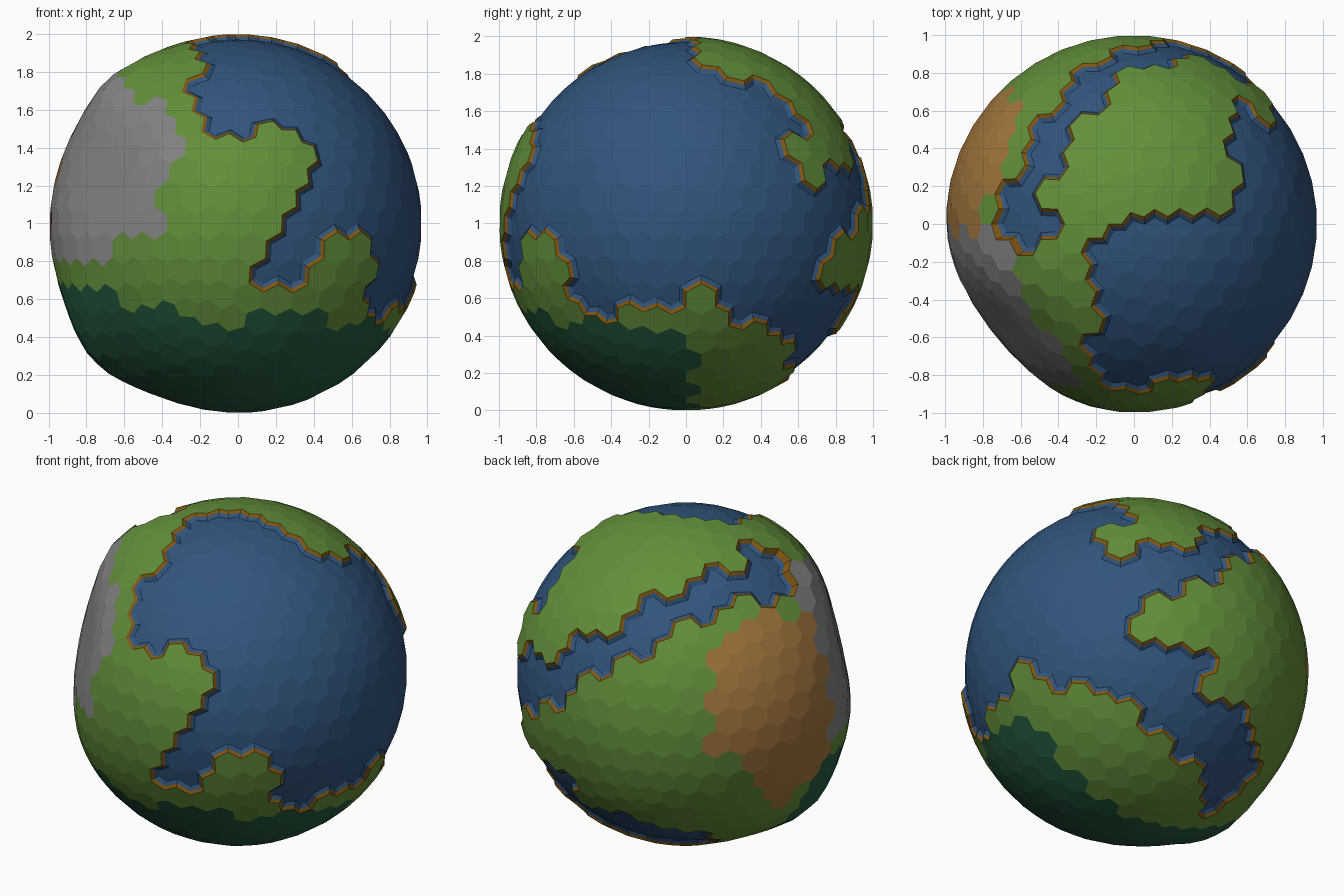
import bpy, bmesh, math
from mathutils import Vector as V

if "Cube" in bpy.data.objects:
    bpy.data.objects.remove(bpy.data.objects["Cube"])

# Viewing frames (right, up, toward viewer) used to place outlines on the globe
VIEWS = {
    "front": (V((1, 0, 0)), V((0, 0, 1)), V((0, -1, 0))),
    "side": (V((0, 1, 0)), V((0, 0, 1)), V((1, 0, 0))),
    "top": (V((1, 0, 0)), V((0, 1, 0)), V((0, 0, 1))),
    "below": (V((-.707, .707, 0)), V((.354, .354, .866)), V((.612, .612, -.5))),
    "back": (V((-.707, -.707, 0)), V((.354, -.354, .866)), V((-.612, .612, .5))),
}

# Ocean shoreline, in order around the single body of water
SHORE = [
    ("top", [(-.5, -.17), (-.45, -.1), (-.45, .18), (-.42, .34), (-.27, .42), (-.26, .52),
             (-.07, .66), (-.02, .79), (.16, .86)]),
    ("side", [(.86, .28), (.67, .26), (.55, .42), (.68, .5)]),
    ("top", [(.5, .5), (.56, .31), (.5, .08), (.08, .08), (-.23, -.06), (-.28, -.16),
             (-.2, -.35), (-.18, -.5)]),
    ("front", [(-.3, .73), (-.18, .5), (0, .41), (.13, .49), (.28, .45), (.41, .36),
               (.33, .18), (.21, -.06), (.05, -.27), (.13, -.39), (.38, -.39),
               (.51, -.08), (.67, -.08), (.69, -.45)]),
    ("side", [(-.44, -.49), (-.25, -.47), (.02, -.46), (.07, -.35), (.12, -.46),
              (.2, -.56), (.55, -.54)]),
    ("below", [(-.03, -.17), (.26, -.38), (.35, -.55), (.46, -.64), (.45, -.88), (.76, -.52),
               (.68, -.29), (.52, -.12), (.49, .06), (.32, .17), (.12, .23), (.2, .38),
               (.49, .46)]),
    ("top", [(0, .96), (-.13, .92), (-.34, .76), (-.55, .52), (-.69, .21), (-.72, -.06),
             (-.63, -.16)]),
]
ROCK = [(-.63, .8), (-.55, .63), (-.39, .67), (-.3, .52), (-.32, .26), (-.4, .13), (-.46, -.08),
        (-.62, -.08), (-.65, -.24), (-.94, -.21), (-1.2, -.2), (-1.2, .8)]
DESERT = [(.075, .09), (.25, .14), (.6, .29), (.65, .17), (.65, 0), (.8, -.09), (.76, -.29),
          (.8, -.43), (.65, -.69), (.42, -.84), (.16, -.75), (.13, -.6), (-.07, -.49),
          (-.04, -.12)]


def lift(view, a, b):
    r, u, c = VIEWS[view]
    return (r * a + u * b + c * math.sqrt(max(0, 1 - a * a - b * b))).normalized()


def inside(p, poly):
    hit = False
    for (x1, y1), (x2, y2) in zip(poly, poly[1:] + poly[:1]):
        if (y1 > p[1]) != (y2 > p[1]) and p[0] < x1 + (p[1] - y1) * (x2 - x1) / (y2 - y1):
            hit = not hit
    return hit


def in_patch(p, view, poly):
    r, u, c = VIEWS[view]
    return p.dot(c) > 0 and inside((p.dot(r), p.dot(u)), poly)


# Stereographic map centred opposite the desert, so the ocean is one flat outline
POLE = V((-.87, .4, .25)).normalized()
EAST = POLE.cross(V((0, 0, 1))).normalized()
NORTH = POLE.cross(EAST)


def flat(d):
    k = 1 / max(1e-4, 1 - d.dot(POLE))
    return d.dot(EAST) * k, d.dot(NORTH) * k


OCEAN = [flat(lift(view, a, b)) for view, pts in SHORE for a, b in pts]

# Gentle land relief: one flattened rocky side and two bulges
RELIEF = [(V((-.75, -.6, .22)), -.105, .42), (V((-.66, -.22, .72)), .045, .25),
          (V((-.72, -.15, -.69)), .06, .27)]


def height(d):
    return 1 + sum(h * math.exp(-(d.angle(c) / w) ** 2) for c, h, w in RELIEF)


# Hexagon globe: the dual of an icosphere
ico = bmesh.new()
bmesh.ops.create_icosphere(ico, subdivisions=4, radius=1)
ico.faces.ensure_lookup_table()
ico.faces.index_update()
dirs = [f.calc_center_median().normalized() for f in ico.faces]
cells = []
for v in ico.verts:
    n = v.co.normalized()
    e = n.orthogonal().normalized()
    g = n.cross(e)
    cells.append(sorted((f.index for f in v.link_faces),
                        key=lambda i: math.atan2(dirs[i].dot(g), dirs[i].dot(e))))
ico.free()
mesh = bpy.data.meshes.new("planet")
mesh.from_pydata([d * height(d) for d in dirs], [], cells)

for name, col in [("grass", (.125, .275, .043)), ("forest", (.02, .105, .05)),
                  ("rock", (.24, .235, .24)), ("desert", (.36, .18, .046)),
                  ("water", (.031, .09, .205)), ("soil", (.22, .095, .006))]:
    m = bpy.data.materials.new(name)
    m.diffuse_color = (*col, 1)
    m.use_nodes = True
    m.node_tree.nodes["Principled BSDF"].inputs["Base Color"].default_value = m.diffuse_color
    mesh.materials.append(m)
GRASS, FOREST, STONE, SAND, WATER, SOIL = range(6)


def biome(p):
    if inside(flat(p.normalized()), OCEAN):
        return WATER
    if in_patch(p, "front", ROCK):
        return STONE
    if in_patch(p, "back", DESERT):
        return SAND
    edge = -.5 + .22 * max(0, -p.x - .1) - .4 * max(0, p.x - .6)
    return FOREST if p.y < .03 and p.z < edge else GRASS


bm = bmesh.new()
bm.from_mesh(mesh)
bm.normal_update()
for f in bm.faces:
    f.material_index = biome(f.calc_center_median())
water = [f for f in bm.faces if f.material_index == WATER]

# Sloping banks: a soil strip, then a water strip down to the sea
for radius, thick, mat in [(.986, .016, SOIL), (.97, .02, WATER)]:
    rim = bmesh.ops.inset_region(bm, faces=water, thickness=thick, depth=0,
                                 use_boundary=True, use_even_offset=True)["faces"]
    for f in rim:
        f.material_index = mat
    for v in {v for f in water for v in f.verts}:
        v.co = v.co.normalized() * radius
    bm.normal_update()

bmesh.ops.translate(bm, verts=bm.verts, vec=(0, 0, 1))
bm.to_mesh(mesh)
bm.free()
planet = bpy.data.objects.new("planet", mesh)
bpy.context.collection.objects.link(planet)
